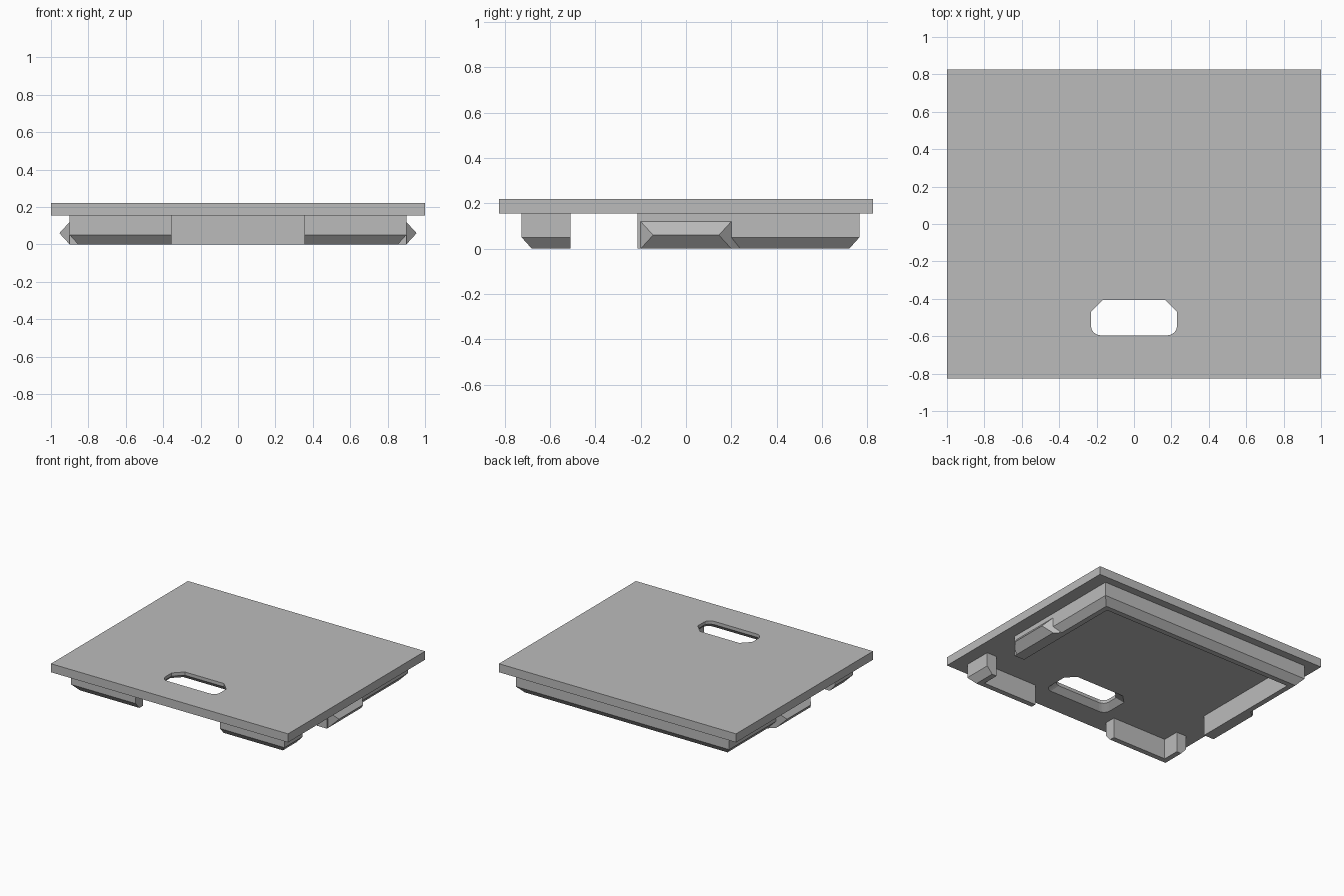
import bpy, bmesh, math
from mathutils import Vector

cube = bpy.data.objects.get("Cube")
if cube:
    bpy.data.objects.remove(cube, do_unlink=True)

grey = bpy.data.materials.new("plain grey")
grey.use_nodes = True
GREY = (0.5, 0.5, 0.5, 1)
grey.diffuse_color = GREY
grey.node_tree.nodes["Principled BSDF"].inputs["Base Color"].default_value = GREY

TOP, UNDER = 0.22, 0.155                       # plate top and underside
XO, FRONT, BACK = 0.9, -0.725, 0.765           # outer faces of the rim
WALL, CHAMFER = 0.085, 0.045


def finish(name, bm):
    bmesh.ops.recalc_face_normals(bm, faces=bm.faces)
    mesh = bpy.data.meshes.new(name)
    bm.to_mesh(mesh)
    bm.free()
    mesh.materials.append(grey)
    obj = bpy.data.objects.new(name, mesh)
    bpy.context.collection.objects.link(obj)
    return obj


def loft(name, rings, closed_ends=True):
    """Skin a row of closed rings and cap both ends."""
    bm = bmesh.new()
    rows = [[bm.verts.new(p) for p in ring] for ring in rings]
    n = len(rows[0])
    for a, b in zip(rows, rows[1:]):
        for i in range(n):
            j = (i + 1) % n
            bm.faces.new((a[i], a[j], b[j], b[i]))
    bm.faces.new(rows[0][::-1])
    bm.faces.new(rows[-1])
    return finish(name, bm)


def hull(name, points):
    bm = bmesh.new()
    for p in points:
        bm.verts.new(p)
    bmesh.ops.convex_hull(bm, input=bm.verts)
    bmesh.ops.dissolve_limit(bm, angle_limit=0.01, verts=bm.verts, edges=bm.edges)
    return finish(name, bm)


def box(name, x, y, z):
    return hull(name, [(a, b, c) for a in x for b in y for c in z])


def mirror(obj):
    obj.modifiers.new("mirror", 'MIRROR').use_mirror_merge = False


def wall(name, path):
    """Sweep the chamfered rim section along a counterclockwise path, mitred."""
    section = [(0, UNDER), (0, 0.05), (CHAMFER, 0), (WALL, 0), (WALL, UNDER)]
    pts = [Vector(p) for p in path]
    normals = []
    for a, b in zip(pts, pts[1:]):
        d = (b - a).normalized()
        normals.append(Vector((-d.y, d.x)))
    rings = []
    for i, p in enumerate(pts):
        if 0 < i < len(pts) - 1:
            n = normals[i - 1] + normals[i]
        else:
            n = normals[0] if i == 0 else normals[-1]
        rings.append([(*(p + n * d), z) for d, z in section])
    return loft(name, rings)


# Cover plate
plate = box("cover_plate", (-1, 1), (-0.825, 0.825), (UNDER, TOP))


# Finger slot: chamfered back corners, rounded front corners, flared underneath
def slot_ring(grow, z):
    hx, y0, y1, cut, r = 0.23 + grow, -0.595 - grow, -0.405 + grow, 0.065, 0.05
    right = [(hx - r + r * math.sin(t), y0 + r - r * math.cos(t))
             for t in (i * math.pi / 8 for i in range(5))]
    right += [(hx, y1 - cut), (hx - cut, y1)]
    return [(x, y, z) for x, y in right + [(-x, y) for x, y in right[::-1]]]


cutter = loft("slot_cutter", [slot_ring(0.05, UNDER - 0.01), slot_ring(0, UNDER + 0.04),
                              slot_ring(0, TOP + 0.02)])
cutter.hide_render = True
cut = plate.modifiers.new("slot", 'BOOLEAN')
cut.operation, cut.solver, cut.object = 'DIFFERENCE', 'EXACT', cutter
bpy.context.view_layer.objects.active = plate
bpy.ops.object.modifier_apply(modifier="slot")
bpy.data.objects.remove(cutter, do_unlink=True)

# Rim: one long wall around the back, two short corners at the front
CLIP = 0.2
wall("back_rim", [(XO, CLIP), (XO, BACK), (-XO, BACK), (-XO, CLIP)])
mirror(wall("front_rim_corner", [(0.355, FRONT), (XO, FRONT), (XO, -0.51)]))

# Square rim stretch behind each clip, and the small gusset where the chamfer starts
mirror(box("clip_base", (XO - WALL, XO), (-0.215, CLIP), (0, UNDER)))
mirror(hull("chamfer_gusset", [(XO, CLIP, 0), (XO, CLIP, 0.05), (XO - CHAMFER, CLIP, 0),
                               (XO - CHAMFER, CLIP + 0.04, 0)]))

# Snap clips: hipped wedges on both sides
base = [(XO, y, z) for y in (-CLIP, CLIP) for z in (0, 0.12)]
ridge = [(XO + 0.055, y, 0.06) for y in (-0.145, 0.145)]
mirror(hull("snap_clip", base + ridge))
